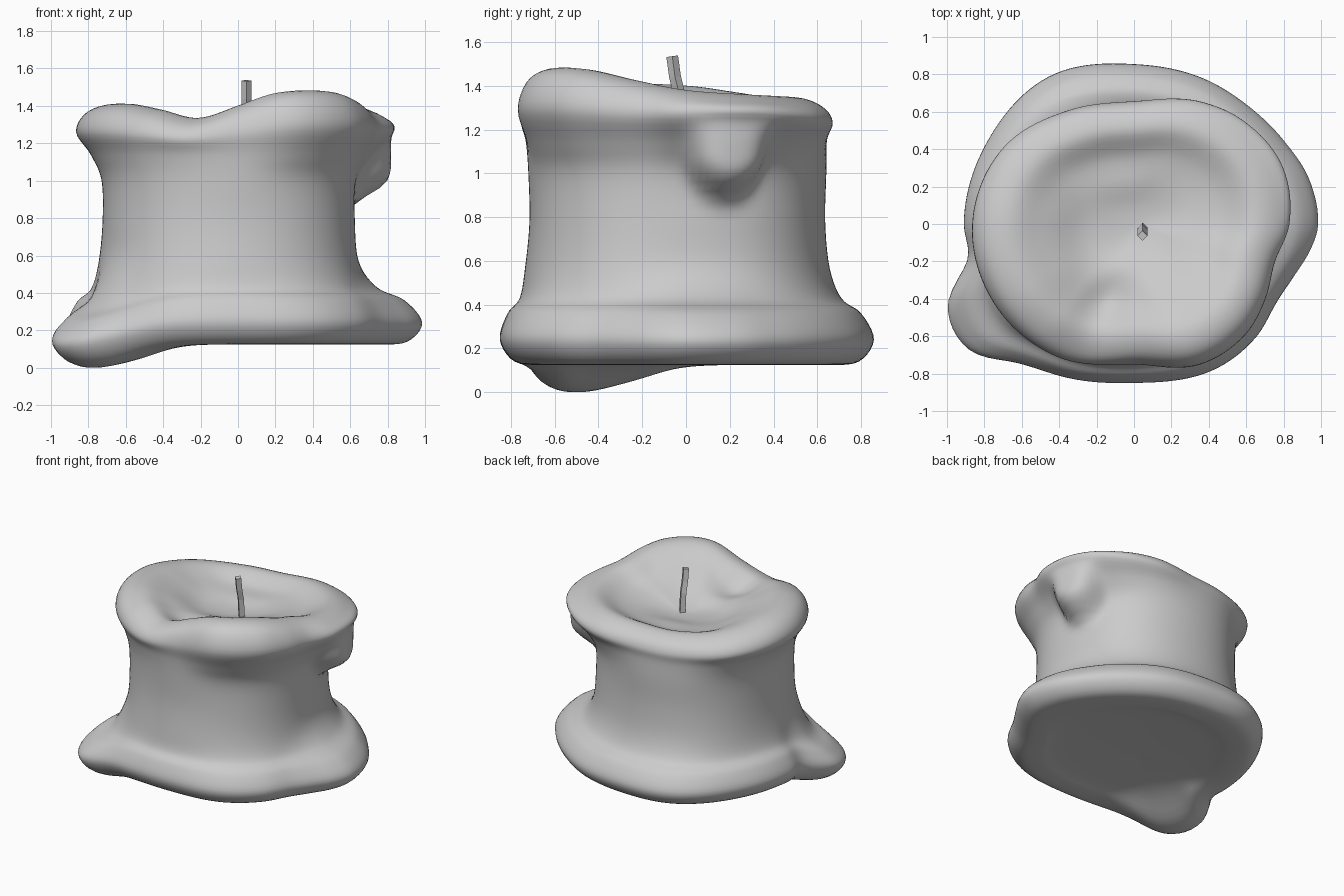
import bpy, bmesh, math
from math import sin, cos, radians, pi, exp

if "Cube" in bpy.data.objects:
    bpy.data.objects.remove(bpy.data.objects["Cube"])


def cr(p0, p1, p2, p3, t):
    return 0.5 * (2 * p1 + (p2 - p0) * t + (2 * p0 - 5 * p1 + 4 * p2 - p3) * t * t
                  + (3 * p1 - p0 - 3 * p2 + p3) * t ** 3)


def around(table, deg):
    """Smooth periodic lookup of (degrees, value) pairs (Hermite)."""
    ext = [(a - 360, v) for a, v in table[-2:]] + table + [(a + 360, v) for a, v in table[:3]]
    for i in range(1, len(ext) - 2):
        if ext[i][0] <= deg < ext[i + 1][0]:
            (a0, v0), (a1, v1), (a2, v2), (a3, v3) = ext[i - 1:i + 3]
            h = a2 - a1
            t = (deg - a1) / h
            m1 = (v2 - v0) / (a2 - a0) * h
            m2 = (v3 - v1) / (a3 - a1) * h
            return ((2 * t ** 3 - 3 * t * t + 1) * v1 + (t ** 3 - 2 * t * t + t) * m1
                    + (3 * t * t - 2 * t ** 3) * v2 + (t ** 3 - t * t) * m2)


def bump(deg, centre, width, power=2):
    """Bell curve around the axis, in degrees."""
    return exp(-abs(((deg - centre + 180) % 360 - 180) / width) ** power)


# Outline of the melted foot, outline of the rim, height of the rim crest
foot = [(0, .985), (15, .965), (28, .92), (45, .88), (60, .865), (90, .855), (120, .91), (150, .9),
        (180, .91), (192, .91), (204, 1.09), (217, 1.11), (230, .97), (242, .91), (270, .85),
        (300, .89), (317, .89), (331, .87), (342, .9), (352, .955)]
rim = [(0, .83), (22, .85), (45, .8), (60, .75), (90, .655), (120, .7), (150, .81), (180, .865),
       (210, .86), (240, .82), (270, .75), (295, .83), (315, .84), (330, .81), (345, .78)]
crest = [(0, 1.38), (25, 1.36), (60, 1.345), (100, 1.325), (135, 1.335), (160, 1.37), (180, 1.4),
         (210, 1.41), (230, 1.38), (250, 1.335), (270, 1.4), (290, 1.47), (315, 1.475), (340, 1.42)]


def profile(deg):
    a = radians(deg)
    R, Q, H = around(foot, deg), around(rim, deg), around(crest, deg)
    W = .685 - .05 * cos(a) - .04 * sin(a) - .012 * cos(4 * a)
    toe, mound = bump(deg, 213, 21), bump(deg, 305, 60)
    side = .5 * (H - .13) + .5 * 1.25 + .03 * bump(deg, 20, 30)
    return [(0, .15), (.5, .14 - .01 * toe), (.76 * R, .125 - .118 * toe),
            (.92 * R, .14 - .115 * toe), (R, .24 - .11 * toe),
            (W + .74 * (R - W), .36 - .12 * toe), (W + .33 * (R - W), .43 - .09 * toe),
            (W + .02, .57), (W, .78), (W + .005, 1.0), (W + .45 * (Q - W), 1.14),
            (Q, side), (Q * .93, H - .035), (Q * .76, H), (Q * .55, H - .065 - .02 * mound),
            (Q * .33, 1.245 + .06 * mound), (Q * .15, 1.22 + .02 * mound), (0, 1.215)]


def build_candle(segs=144, steps=5):
    bm = bmesh.new()
    cols = []
    for k in range(segs):
        deg = 360 * k / segs
        a = radians(deg)
        p = profile(deg)
        p = [(-p[1][0], p[1][1])] + p + [(-p[-2][0], p[-2][1])]
        pts = []
        for i in range(1, len(p) - 2):
            for s in range(steps):
                pts.append([cr(*[q[c] for q in p[i - 1:i + 3]], s / steps) for c in (0, 1)])
        pts.append(list(p[-2]))
        # Wax drip hanging below the rim on the right side, rounded at its tip
        col = []
        for r, z in pts:
            if r > .55 and .6 < z < 1.32:
                d = math.hypot(((deg - 15.5 + 180) % 360 - 180) / 14, min(0, z - 1.09) / .18)
                w = exp(-d ** 4) * exp(-(max(0, z - 1.09) / .2) ** 4)
                r += w * max(0, .835 - r)
            col.append(bm.verts.new((r * cos(a), r * sin(a), z)))
        cols.append(col)
    for k in range(segs):
        c0, c1 = cols[k], cols[(k + 1) % segs]
        for j in range(len(c0) - 1):
            bm.faces.new((c0[j], c1[j], c1[j + 1], c0[j + 1]))
    bmesh.ops.remove_doubles(bm, verts=bm.verts, dist=1e-4)
    bmesh.ops.recalc_face_normals(bm, faces=bm.faces)
    for f in bm.faces:
        f.smooth = True
    me = bpy.data.meshes.new("candle_wax")
    bm.to_mesh(me)
    bm.free()
    bpy.context.collection.objects.link(bpy.data.objects.new("candle_wax", me))


build_candle()

# Slightly bent four-sided wick
cu = bpy.data.curves.new("wick", "CURVE")
cu.dimensions = "3D"
cu.bevel_depth = .027
cu.bevel_resolution = 0
cu.use_fill_caps = True
sp = cu.splines.new("POLY")
path = [(.045, -.015, 1.15), (.045, -.03, 1.36), (.045, -.05, 1.44), (.045, -.063, 1.535)]
sp.points.add(len(path) - 1)
for pt, co in zip(sp.points, path):
    pt.co = (*co, 1)
sp.use_smooth = False
bpy.context.collection.objects.link(bpy.data.objects.new("wick", cu))
